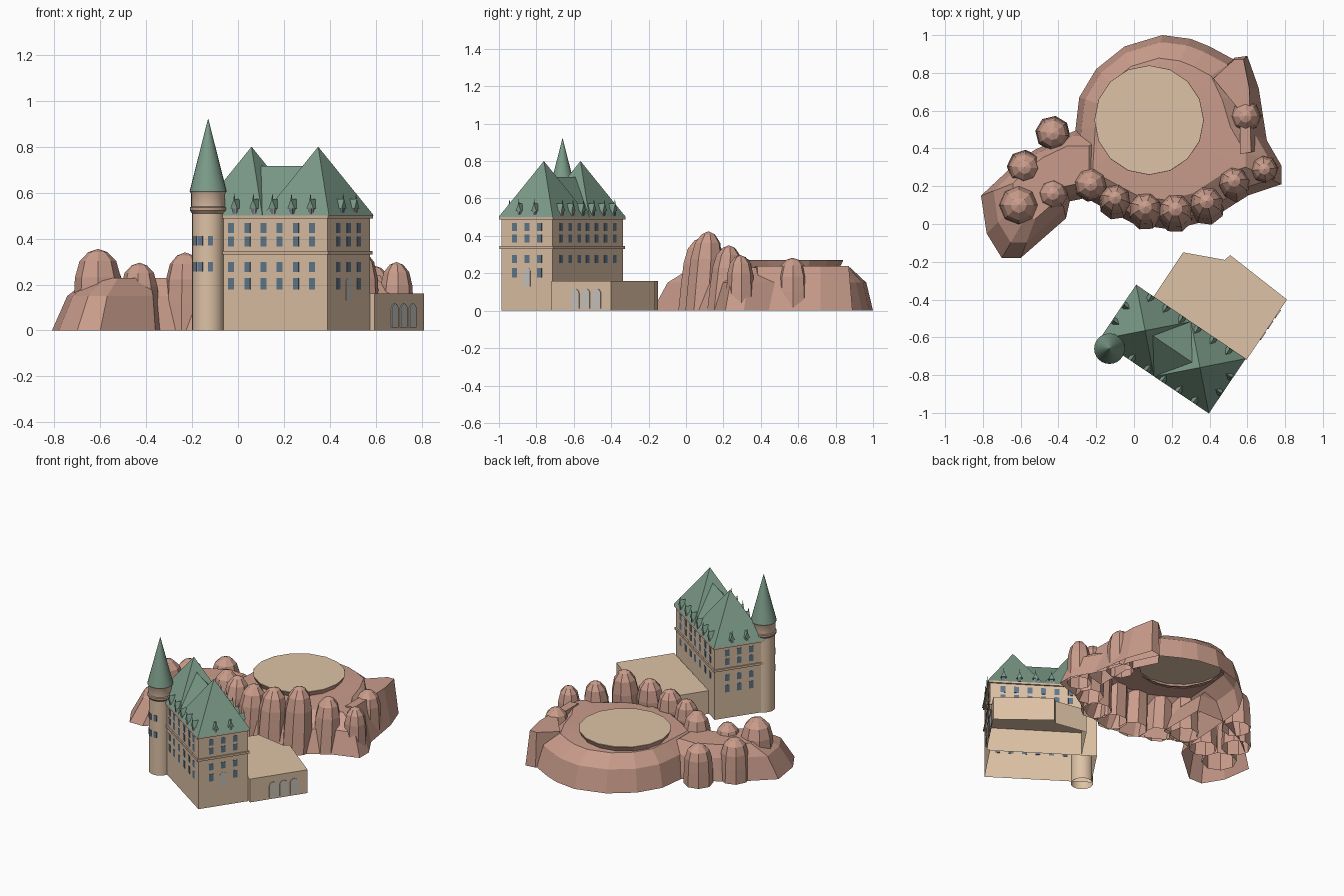
import bpy, bmesh
from math import sin, cos, pi, radians
from mathutils import Matrix, Vector

if "Cube" in bpy.data.objects:
    bpy.data.objects.remove(bpy.data.objects["Cube"])


def material(name, r, g, b):
    m = bpy.data.materials.new(name)
    m.use_nodes = True
    m.diffuse_color = (r, g, b, 1)
    m.node_tree.nodes["Principled BSDF"].inputs["Base Color"].default_value = (r, g, b, 1)
    return m


STONE = material("tan stone", 0.73, 0.54, 0.38)
BAND = material("light trim", 0.68, 0.49, 0.36)
TRIM = material("pinkish trim", 0.55, 0.36, 0.26)
GREEN = material("green copper", 0.20, 0.33, 0.25)
GLASS = material("blue grey glass", 0.12, 0.19, 0.27)
PALE = material("pale arch", 0.60, 0.57, 0.53)
ROCK = material("pink rock", 0.59, 0.335, 0.26)

# Castle frame: x along its long side, y across it
CASTLE = Matrix.Translation((0.204, -0.662, 0)) @ Matrix.Rotation(radians(-34), 4, 'Z')


def finish(name, bm, mat, smooth=False):
    bmesh.ops.recalc_face_normals(bm, faces=bm.faces)
    me = bpy.data.meshes.new(name)
    bm.to_mesh(me)
    bm.free()
    me.materials.append(mat)
    ob = bpy.data.objects.new(name, me)
    bpy.context.collection.objects.link(ob)
    if smooth:
        bpy.ops.object.select_all(action='DESELECT')
        ob.select_set(True)
        bpy.context.view_layer.objects.active = ob
        bpy.ops.object.shade_smooth_by_angle(angle=radians(35))


def add_loft(bm, rings, top=True, bottom=True, frame=Matrix()):
    """Skin a stack of equal-length rings of points."""
    loops = [[bm.verts.new(frame @ Vector(p)) for p in ring] for ring in rings]
    n = len(loops[0])
    for a, b in zip(loops, loops[1:]):
        for i in range(n):
            j = (i + 1) % n
            bm.faces.new((a[i], a[j], b[j], b[i]))
    if bottom:
        bm.faces.new(loops[0])
    if top:
        bm.faces.new(loops[-1])
    bmesh.ops.remove_doubles(bm, verts=[v for l in loops for v in l], dist=1e-5)


def rect(hx, hy, z, cx=0, cy=0):
    return [(cx + sx * hx, cy + sy * hy, z) for sx, sy in ((-1, -1), (1, -1), (1, 1), (-1, 1))]


def circle(r, z, n, cx=0, cy=0, turn=0):
    return [(cx + r * cos(2 * pi * i / n + turn), cy + r * sin(2 * pi * i / n + turn), z)
            for i in range(n)]


def loft(name, rings, mat, top=True, bottom=True, frame=Matrix(), smooth=False):
    bm = bmesh.new()
    add_loft(bm, rings, top, bottom, frame)
    finish(name, bm, mat, smooth)


def wall_frame(turn, dist):
    """Frame on a wall: x along it, -y outward."""
    return CASTLE @ Matrix.Rotation(radians(turn), 4, 'Z') @ Matrix.Translation((0, -dist, 0))


def add_plate(bm, frame, x, z, w, h, arched=False):
    pts = [(x - w / 2, z), (x + w / 2, z)]
    if arched:
        r = w / 2
        pts += [(x + r * cos(pi * i / 8), z + h - r + r * sin(pi * i / 8)) for i in range(9)]
    else:
        pts += [(x + w / 2, z + h), (x - w / 2, z + h)]
    add_loft(bm, [[(px, y, pz) for px, pz in pts] for y in (0.003, -0.002)], frame=frame)


# Main block (open underneath), bands and roof
L, W = 0.335, 0.165
loft("main_walls", [rect(L, W, 0), rect(L, W, 0.49)], STONE, bottom=False, frame=CASTLE)
loft("middle_band", [rect(L + .008, W + .008, .33), rect(L + .008, W + .008, .345)], BAND, frame=CASTLE)
loft("eaves_band", [rect(L + .01, W + .01, .487), rect(L + .01, W + .01, .5)], BAND, frame=CASTLE)
E = 0.175
for name, side in (("left_roof_peak", -1), ("right_roof_peak", 1)):
    loft(name, [rect(E, E, .5, side * E), rect(0, 0, .8, side * E)], GREEN, top=False, frame=CASTLE)
loft("ridge_roof", [[(x, -E, .5), (x, E, .5), (x, 0, .715)] for x in (-E, E)], GREEN, frame=CASTLE)

# Windows, doorway and gabled dormers on each wall
windows, pale = bmesh.new(), bmesh.new()
walls, gables = bmesh.new(), bmesh.new()
ROWS = (0.425, 0.365, 0.255, 0.178)
WIDE = [-0.255 + 0.085 * i for i in range(7)]
for side, turn, dist, columns, dormers in (
        ("front", 0, W, WIDE[1:], [-.15 + .1 * i for i in range(5)]),
        ("right", 90, L, (-.08, 0, .08), (-.05, .05)),
        ("back", 180, W, WIDE, [-.25 + .1 * i for i in range(6)]),
        ("left", 270, L, (-.08, 0, .08), (-.05, .05))):
    frame = wall_frame(turn, dist)
    for row, z in enumerate(ROWS):
        for i, x in enumerate(columns):
            low = row == 3
            if low and (side == "back" or (side == "right" and i == 1)):
                continue
            add_plate(windows, frame, x, z, 0.03, 0.05 if low else 0.043)
    for x in dormers:
        add_loft(walls, [rect(.012, .02, z, x, .014) for z in (.495, .54)], frame=frame)
        add_loft(gables, [[(x - .018, y, .532), (x + .018, y, .532), (x, y, .572)]
                          for y in (-.01, .04)], frame=frame)
        add_loft(gables, [rect(.004, .004, .56, x, -.006), rect(0, 0, .598, x, -.006)],
                 top=False, frame=frame)
        add_plate(windows, frame @ Matrix.Translation((0, -.006, 0)), x, .506, .014, .024)
    if side == "right":
        add_plate(pale, frame, 0, .13, .042, .1, True)
finish("dormer_walls", walls, TRIM)
finish("dormer_gables", gables, GREEN)

# Round corner tower
TX, TY = -0.13, -0.66


def tower(name, profile, mat, bottom=True):
    loft(name, [circle(r, z, 24, TX, TY) for r, z in profile], mat, bottom=bottom, smooth=True)


tower("tower_shaft", [(.07, 0), (.07, .52)], STONE, bottom=False)
tower("tower_collar", [(.07, .51), (.08, .522), (.08, .535), (.073, .54)], TRIM)
tower("tower_drum", [(.074, .535), (.074, .595), (.08, .605)], BAND)
tower("tower_cone", [(.081, .605), (.001, .92)], GREEN)
for a in (-52, -28, 8):
    f = Matrix.Translation((TX, TY, 0)) @ Matrix.Rotation(radians(a), 4, 'Z') @ Matrix.Translation((0, -.07, 0))
    for z in (.37, .257):
        add_plate(windows, f, 0, z, .022, .042)
finish("windows", windows, GLASS)

# Low annex behind, with three arches
ANNEX = [(.10, -.39), (.595, -.72), (.81, -.40), (.51, -.165), (.48, -.19), (.26, -.15)]
loft("annex", [[(x, y, z) for x, y in ANNEX] for z in (0, .16)], STONE, bottom=False)
for x in (.325, .395, .465):
    add_plate(pale, wall_frame(90, .359), x, .012, .052, .105, True)
finish("pale_arches", pale, PALE)


# Rocky mounds
def scaled(outline, c, s, z):
    return [(c[0] + (x - c[0]) * s, c[1] + (y - c[1]) * s, z) for x, y in outline]


C = Vector((0.08, 0.55))
MOUND = [(.15, 1), (-.05, .94), (-.2, .82), (-.29, .67), (-.31, .5), (-.33, .18), (-.15, .08),
         (0, 0), (.2, -.03), (.4, .02), (.6, .15), (.78, .21), (.78, .31), (.67, .5),
         (.61, .7), (.53, .87), (.4, .94), (.3, .98)]
hub = []
for p in MOUND:
    q = C + (Vector(p) - C).normalized() * 0.26
    hub.append((q.x, q.y, 0.235))
loft("main_mound", [scaled(MOUND, C, 1, 0), scaled(MOUND, C, .92, .15),
                    scaled(MOUND, C, .73, .23), hub], ROCK, top=False, bottom=False)
LOBE = [(-.36, .03), (-.6, -.18), (-.7, -.18), (-.78, -.05), (-.81, .15), (-.66, .29),
        (-.53, .39), (-.3, .5), (-.1, .5), (-.1, .17), (-.34, .12)]
D = (-.42, .3)
loft("side_mound", [scaled(LOBE, D, 1, 0), scaled(LOBE, D, .83, .15),
                    scaled(LOBE, D, .57, .228)], ROCK, bottom=False)
loft("rock_wall", [[(.47, .8, 0), (.53, .88, 0), (.6, .89, 0), (.66, .72, 0), (.71, .4, 0), (.57, .36, 0), (.57, .6, 0)],
                   [(.42, .77, .236), (.53, .87, .238), (.58, .87, .24), (.61, .72, .24),
                    (.62, .38, .24), (.56, .37, .24), (.56, .6, .24)]], ROCK, bottom=False)

# Round plateau
loft("plateau_side", [circle(.27, .228, 16, *C), circle(.29, .268, 16, *C)], ROCK, False, False)
loft("plateau_top", [circle(.29, .268, 16, *C), circle(.289, .27, 16, *C)], STONE)

# Domed rock pillars: x, y, radius, height
PILLARS = [(-.61, .10, .10, .355), (-.43, .16, .08, .295), (-.23, .21, .085, .34),
           (-.10, .14, .08, .36), (.06, .09, .085, .365), (.22, .08, .088, .39),
           (.385, .12, .088, .425), (.53, .23, .08, .35), (.69, .29, .07, .298),
           (.59, .57, .08, .283), (-.58, .30, .085, .285), (-.43, .48, .085, .27)]
PROFILE = ((1.1, 0), (1.06, .35), (1.0, .65), (.8, .85), (.42, .96), (0, 1))
bm = bmesh.new()
for k, (x, y, r, h) in enumerate(PILLARS):
    # The front row leans outward at the foot
    lean = .03 if 3 <= k <= 7 else 0
    add_loft(bm, [circle(r * a, h * b, 8, x, y - lean * (1 - b), k * .7) for a, b in PROFILE],
             False, False)
finish("rock_pillars", bm, ROCK)
